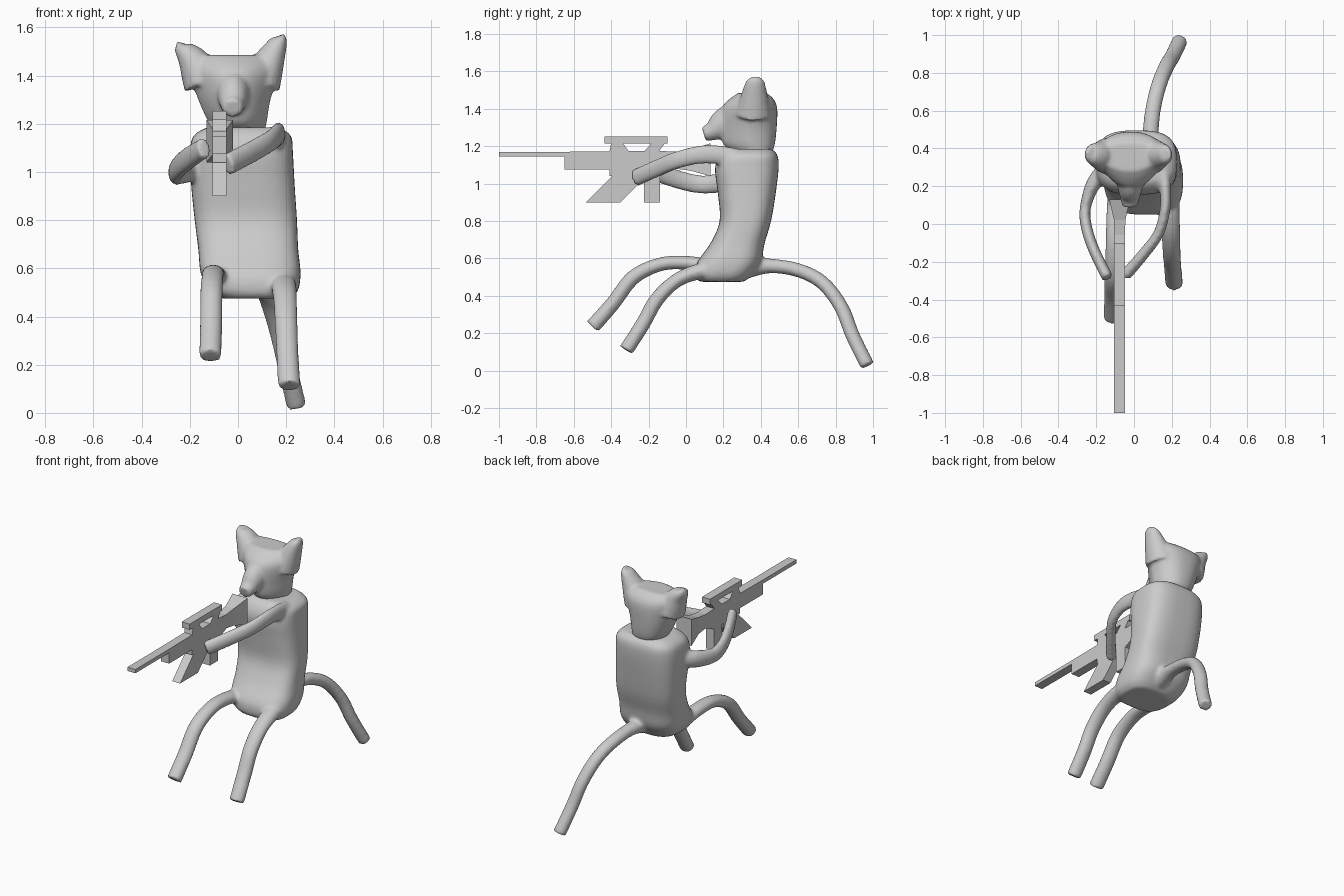
import bpy, bmesh
from math import sin, cos, pi
from mathutils import Vector as V


def loft(bm, rings):
    """Skin a list of point rings and cap both ends."""
    vs = [[bm.verts.new(p) for p in r] for r in rings]
    n = len(vs[0])
    for a, b in zip(vs, vs[1:]):
        for i in range(n):
            j = (i + 1) % n
            bm.faces.new((a[i], a[j], b[j], b[i]))
    bm.faces.new(vs[0][::-1])
    bm.faces.new(vs[-1])


def spline(pts, steps=5):
    """Catmull-Rom through tuples of any length."""
    p = [pts[0]] + list(pts) + [pts[-1]]
    out = []
    for k in range(1, len(p) - 2):
        for s in range(steps):
            t = s / steps
            out.append([0.5 * (2 * b + (c - a) * t + (2 * a - 5 * b + 4 * c - d) * t * t
                               + (3 * b - a - 3 * c + d) * t ** 3)
                        for a, b, c, d in zip(*p[k - 1:k + 3])])
    return out + [list(pts[-1])]


def tube(bm, pts, n=16):
    """Points are x, y, z, sideways radius, upright radius."""
    path = spline(pts)
    rings = []
    for i, q in enumerate(path):
        c = V(q[:3])
        t = V(path[min(i + 1, len(path) - 1)][:3]) - V(path[max(i - 1, 0)][:3])
        side = t.cross(V((0, 0, 1))).normalized()
        up = side.cross(t).normalized()
        rings.append([c + side * q[3] * cos(2 * pi * k / n) + up * q[4] * sin(2 * pi * k / n)
                      for k in range(n)])
    loft(bm, rings)


def stack(bm, levels, power, taper=0.0, n=40):
    """Levels are z, x min, x max, y min, y max; rounded-box sections."""
    rings = []
    for z, x0, x1, y0, y1 in spline(levels, 4):
        ring = []
        for k in range(n):
            c, s = cos(2 * pi * k / n), sin(2 * pi * k / n)
            u = abs(c) ** (2 / power) * (1 if c > 0 else -1)
            v = abs(s) ** (2 / power) * (1 if s > 0 else -1)
            u *= 1 - taper * max(0, -v)
            ring.append(((x0 + x1) / 2 + u * (x1 - x0) / 2, (y0 + y1) / 2 + v * (y1 - y0) / 2, z))
        rings.append(ring)
    loft(bm, rings)


def finish(bm, name, voxel=0, smooth=0):
    bmesh.ops.recalc_face_normals(bm, faces=bm.faces)
    me = bpy.data.meshes.new(name)
    bm.to_mesh(me)
    bm.free()
    ob = bpy.data.objects.new(name, me)
    bpy.context.collection.objects.link(ob)
    if voxel:
        m = ob.modifiers.new("fuse", 'REMESH')
        m.mode = 'VOXEL'
        m.voxel_size = voxel
        m.use_smooth_shade = True
        s = ob.modifiers.new("soften", 'SMOOTH')
        s.factor = 0.5
        s.iterations = smooth
    return ob


# torso
bm = bmesh.new()
stack(bm, [(0.475, -0.07, 0.22, 0.07, 0.31), (0.51, -0.12, 0.25, 0.05, 0.35),
           (0.58, -0.155, 0.26, 0.06, 0.40), (0.68, -0.165, 0.25, 0.13, 0.42),
           (0.80, -0.18, 0.245, 0.18, 0.455), (0.95, -0.195, 0.235, 0.17, 0.48),
           (1.08, -0.20, 0.228, 0.155, 0.495), (1.15, -0.185, 0.22, 0.18, 0.49),
           (1.185, -0.13, 0.17, 0.22, 0.46)], 3)
# legs
tube(bm, [(-0.09, 0.16, 0.55, .05, .04), (-0.10, 0.02, 0.575, .048, .038),
          (-0.105, -0.13, 0.57, .047, .037), (-0.11, -0.28, 0.50, .047, .04),
          (-0.112, -0.39, 0.36, .047, .04), (-0.115, -0.50, 0.235, .047, .042)])
tube(bm, [(0.185, 0.16, 0.54, .055, .05), (0.19, 0.05, 0.525, .053, .042),
          (0.195, -0.06, 0.475, .05, .038), (0.20, -0.16, 0.375, .048, .04),
          (0.205, -0.23, 0.25, .047, .04), (0.213, -0.32, 0.11, .047, .04)])
# tail
tube(bm, [(0.08, 0.32, 0.55, .06, .06), (0.085, 0.45, 0.56, .045, .04),
          (0.10, 0.60, 0.537, .042, .038), (0.13, 0.73, 0.47, .042, .038),
          (0.17, 0.83, 0.34, .042, .038), (0.205, 0.89, 0.19, .042, .038),
          (0.243, 0.97, 0.028, .042, .038)])
# arms
tube(bm, [(0.15, 0.32, 1.12, .05, .055), (0.165, 0.20, 1.15, .032, .052),
          (0.165, 0.08, 1.155, .028, .05), (0.13, -0.05, 1.125, .028, .047),
          (0.05, -0.16, 1.08, .03, .047), (-0.045, -0.27, 1.03, .032, .047)])
tube(bm, [(-0.12, 0.32, 1.03, .05, .055), (-0.21, 0.22, 1.01, .04, .055),
          (-0.255, 0.10, 0.995, .03, .05), (-0.255, 0.0, 1.01, .03, .05),
          (-0.215, -0.13, 1.05, .03, .05), (-0.14, -0.285, 1.10, .03, .045)])
finish(bm, "body", 0.011, 5)

# head with snout and ears
bm = bmesh.new()
stack(bm, [(1.165, -0.09, 0.11, 0.26, 0.46), (1.21, -0.125, 0.12, 0.20, 0.475),
           (1.30, -0.165, 0.135, 0.18, 0.485), (1.40, -0.20, 0.165, 0.19, 0.488),
           (1.45, -0.21, 0.17, 0.23, 0.47), (1.485, -0.20, 0.15, 0.28, 0.43)], 2.3, 0.4)
tube(bm, [(-0.02, 0.32, 1.34, .09, .12), (-0.02, 0.21, 1.32, .07, .09),
          (-0.022, 0.14, 1.28, .052, .052), (-0.022, 0.095, 1.265, .04, .038)])
for base, tip in ((-0.14, (-0.23, 0.375, 1.535)), (0.09, (0.17, 0.37, 1.565))):
    mid = (base + tip[0]) / 2
    tube(bm, [(base, 0.36, 1.37, .10, .09), (mid, 0.365, 1.46, .075, .065),
              (tip[0], tip[1], tip[2] - 0.02, .05, .035), (*tip, .03, .02)])
finish(bm, "head", 0.01, 5)


# rifle: flat profiles in y, z extruded across x
def plate(bm, pts, x0=-0.105, x1=-0.047):
    loft(bm, [[(x, y, z) for y, z in pts] for x in (x0, x1)])


def bar(bm, y0, y1, z0, z1):
    plate(bm, [(y0, z0), (y1, z0), (y1, z1), (y0, z1)])


bm = bmesh.new()
bar(bm, -1.0, -0.65, 1.145, 1.17)
finish(bm, "rifle_barrel")
bm = bmesh.new()
plate(bm, [(-0.65, 1.075), (-0.41, 1.075), (-0.41, 1.04), (-0.14, 1.04), (-0.05, 1.08),
           (-0.05, 1.17), (-0.14, 1.175), (-0.65, 1.17)])
finish(bm, "rifle_receiver")
bm = bmesh.new()
plate(bm, [(-0.39, 1.045), (-0.535, 0.9), (-0.35, 0.9), (-0.24, 1.01), (-0.24, 1.045)])
finish(bm, "rifle_magazine")
bm = bmesh.new()
bar(bm, -0.225, -0.14, 0.9, 1.05)
finish(bm, "rifle_grip")
bm = bmesh.new()
bar(bm, -0.435, -0.10, 1.215, 1.253)
plate(bm, [(-0.41, 1.165), (-0.30, 1.165), (-0.34, 1.22), (-0.40, 1.22)])
plate(bm, [(-0.23, 1.165), (-0.15, 1.165), (-0.11, 1.22), (-0.18, 1.22)])
finish(bm, "rifle_sight")
bm = bmesh.new()
loft(bm, [[(-0.076 - w, y, z0), (-0.076 + w, y, z0), (-0.076 + w, y, z1), (-0.076 - w, y, z1)]
          for y, w, z0, z1 in ((-0.06, .029, 1.08, 1.17), (0.02, .03, 1.07, 1.18),
                               (0.13, .055, 1.04, 1.215))])
finish(bm, "rifle_stock")
